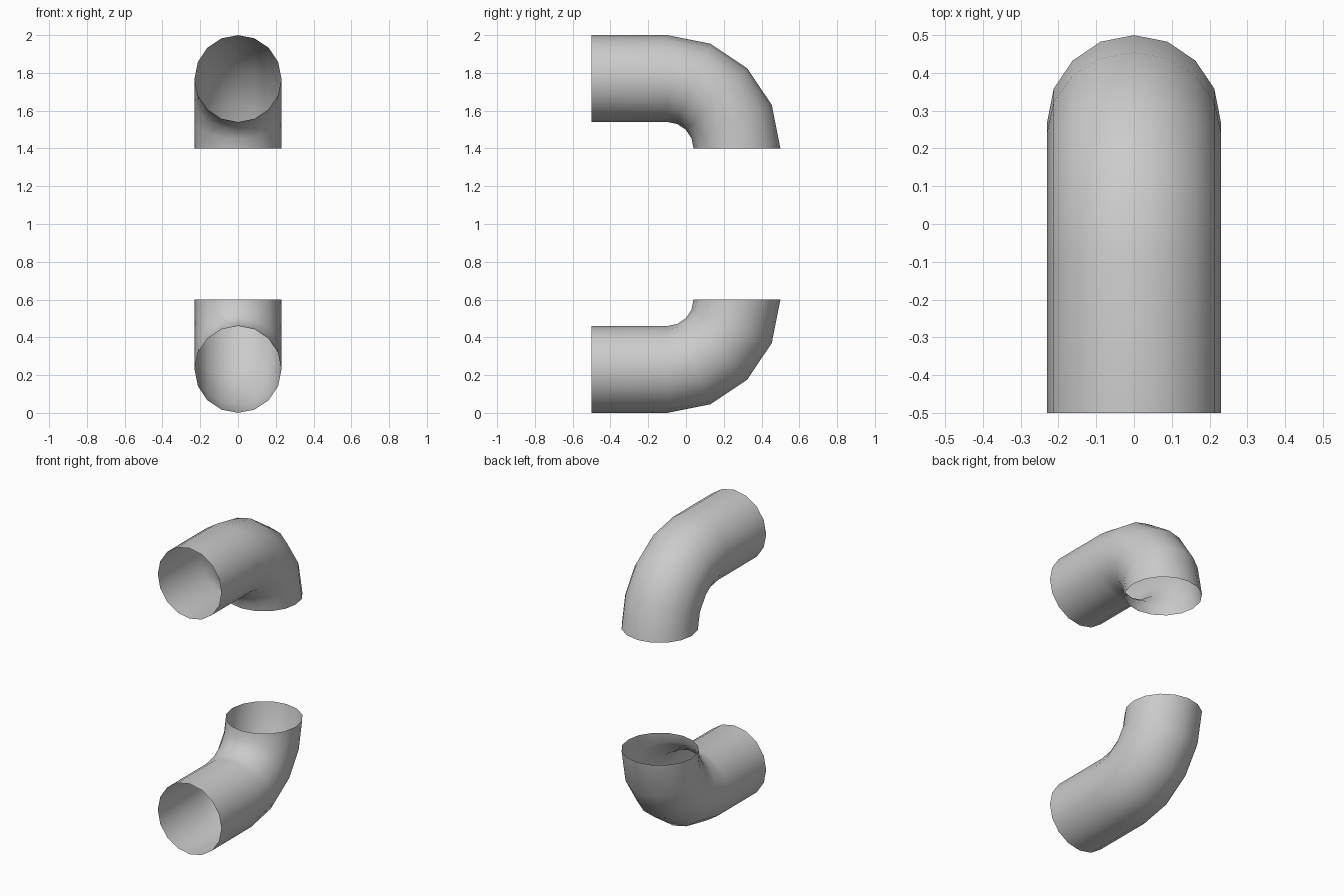
import bpy, bmesh
from math import sin, cos, pi

cube = bpy.data.objects.get("Cube")
if cube:
    bpy.data.objects.remove(cube)

PIPE_R, BEND_R = 0.23, 0.37
SIDES, BEND_STEPS = 16, 4
BEND_Y, BEND_Z = -0.1, 0.6      # pivot of the bend
FRONT_Y = -0.5
HEIGHT = 2

grey = bpy.data.materials.new("light_grey")
grey.use_nodes = True
grey.diffuse_color = (0.6, 0.6, 0.6, 1)
grey.node_tree.nodes["Principled BSDF"].inputs["Base Color"].default_value = grey.diffuse_color


def elbow(name, flip):
    """Open thin pipe: a straight run from the front, then a quarter bend."""
    bm = bmesh.new()
    # Stations along the pipe: (y of pivot, bend angle)
    stations = [(FRONT_Y, 0)]
    stations += [(BEND_Y, pi / 2 * i / BEND_STEPS) for i in range(BEND_STEPS + 1)]
    rings = []
    for y, a in stations:
        ring = []
        for k in range(SIDES):
            t = 2 * pi * k / SIDES
            r = BEND_R + PIPE_R * cos(t)
            z = BEND_Z - r * cos(a)
            ring.append(bm.verts.new((PIPE_R * sin(t), y + r * sin(a), HEIGHT - z if flip else z)))
        rings.append(ring)
    # Skin between rings, wound so that normals face outward
    for lo, hi in zip(rings, rings[1:]):
        for k in range(SIDES):
            n = (k + 1) % SIDES
            quad = (lo[k], lo[n], hi[n], hi[k])
            bm.faces.new(quad if flip else quad[::-1]).smooth = True
    mesh = bpy.data.meshes.new(name)
    bm.to_mesh(mesh)
    bm.free()
    mesh.materials.append(grey)
    bpy.context.collection.objects.link(bpy.data.objects.new(name, mesh))


elbow("lower_elbow_pipe", False)
elbow("upper_elbow_pipe", True)
